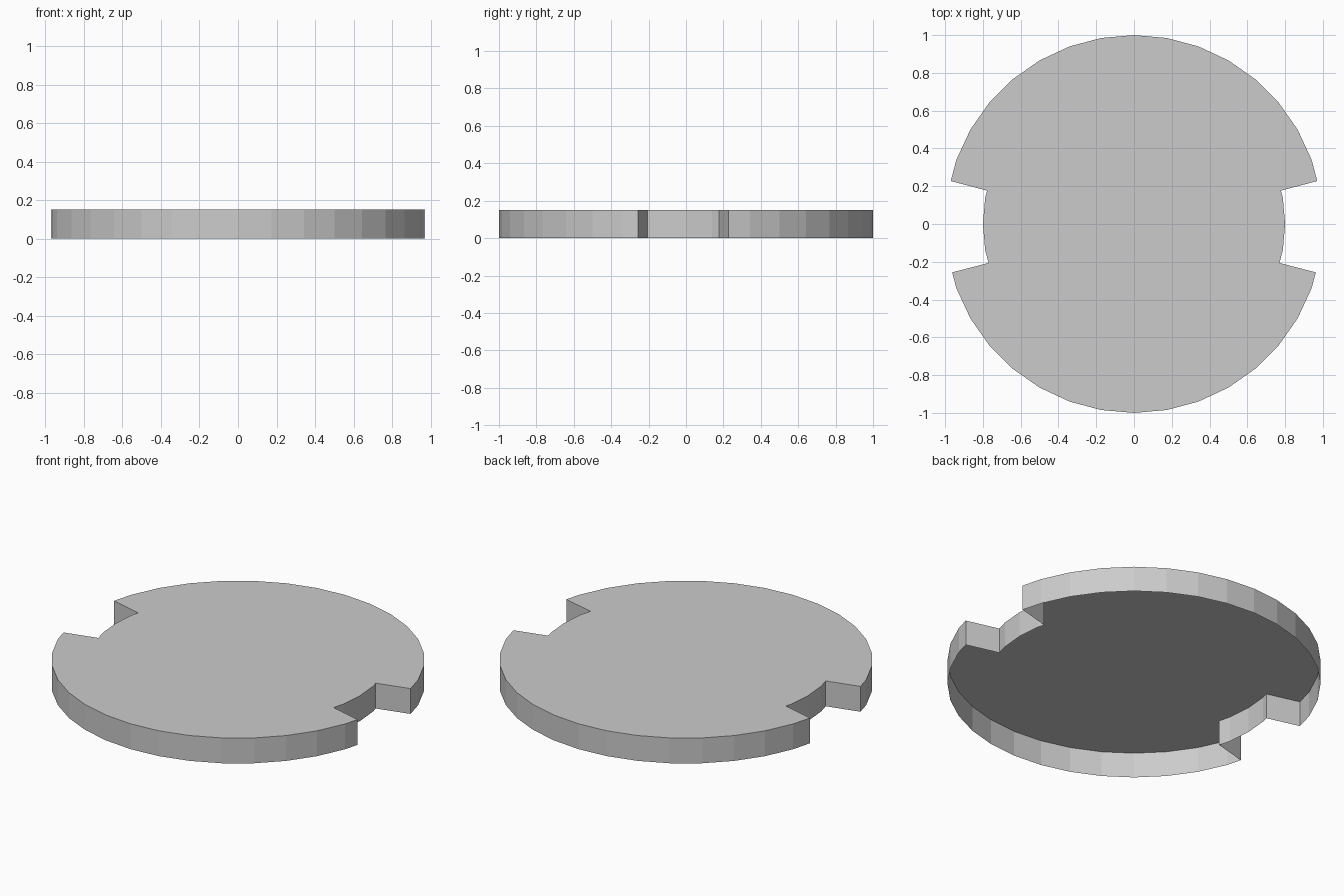
import bpy, bmesh
from math import radians, cos, sin

cube = bpy.data.objects.get("Cube")
if cube:
    bpy.data.objects.remove(cube, do_unlink=True)

HEIGHT = 0.15
OUTER, INNER = 1.0, 0.8
# Notch corners, degrees from the x axis
BACK_OUT, BACK_IN = 13.2, 12.8
FRONT_OUT, FRONT_IN = -14.9, -15.0

grey = bpy.data.materials.new("plain_grey")
grey.use_nodes = True
colour = (0.6, 0.6, 0.6, 1)
grey.diffuse_color = colour
grey.node_tree.nodes["Principled BSDF"].inputs["Base Color"].default_value = colour


def polygon_point(radius, angle):
    """Point on the edge of a regular 36-sided polygon."""
    r = radius * cos(radians(5)) / cos(radians(angle % 10 - 5))
    return r * cos(radians(angle)), r * sin(radians(angle))


def arc(radius, start, end):
    """Polygon corners between two angles, ends included."""
    corners = [a for a in range(-90, 370, 10) if start < a < end]
    return [polygon_point(radius, a) for a in [start] + corners + [end]]


# Disc outline: two wide rims joined by two shallow notch floors
outline = (arc(INNER, FRONT_IN, BACK_IN)
           + arc(OUTER, BACK_OUT, 180 - BACK_OUT)
           + arc(INNER, 180 - BACK_IN, 180 - FRONT_IN)
           + arc(OUTER, 180 - FRONT_OUT, 360 + FRONT_OUT))

# Flat top with walls hanging down from it, open underneath
bm = bmesh.new()
upper = [bm.verts.new((x, y, HEIGHT)) for x, y in outline]
lower = [bm.verts.new((x, y, 0)) for x, y in outline]
bm.faces.new(upper)
for i in range(len(outline)):
    bm.faces.new((upper[i - 1], lower[i - 1], lower[i], upper[i]))
mesh = bpy.data.meshes.new("notched_disc")
bm.to_mesh(mesh)
bm.free()
mesh.materials.append(grey)

disc = bpy.data.objects.new("notched_disc", mesh)
bpy.context.collection.objects.link(disc)
